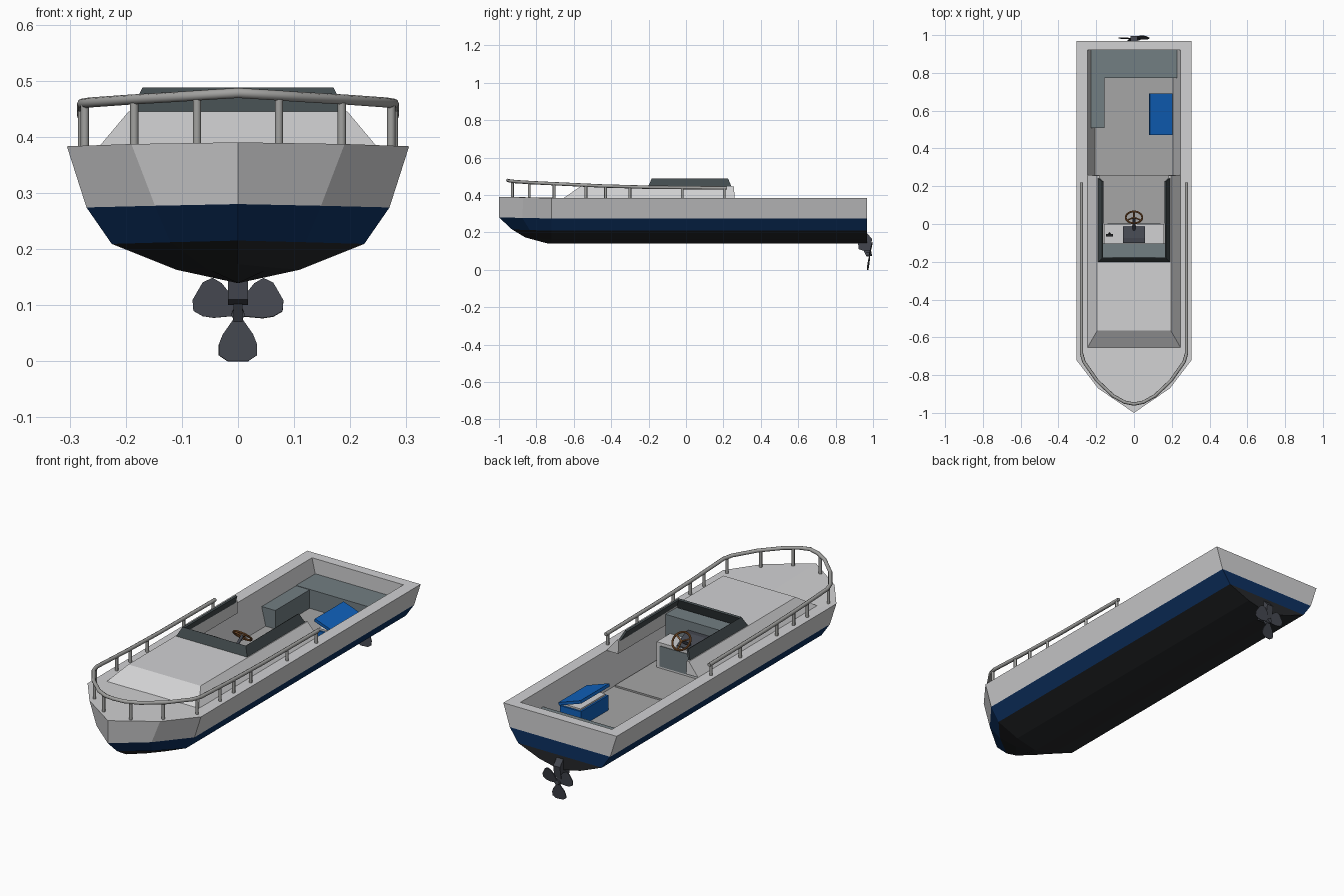
import bpy, bmesh, math
from mathutils import Vector

if "Cube" in bpy.data.objects:
    bpy.data.objects.remove(bpy.data.objects["Cube"])


def mat(name, r, g, b):
    m = bpy.data.materials.new(name)
    m.diffuse_color = (r, g, b, 1)
    m.use_nodes = True
    m.node_tree.nodes["Principled BSDF"].inputs["Base Color"].default_value = m.diffuse_color
    return m


WHITE = mat("white_gelcoat", .64, .64, .65)
NAVY = mat("navy_stripe", .004, .03, .12)
BLACK = mat("black_bottom", .019, .021, .023)
FLOOR = mat("grey_floor", .38, .38, .38)
SLATE = mat("slate_seat", .17, .21, .225)
GLASS = mat("dark_windscreen", .055, .07, .075)
METAL = mat("rail_metal", .36, .36, .35)
IRON = mat("propeller_iron", .055, .06, .075)
BLUE = mat("cooler_blue", .005, .12, .5)
WOOD = mat("wheel_wood", .25, .10, .03)


def mesh(name, verts, faces, mats, idx=None, mirror=False, flip=False, solid=0):
    """Object from points; optional mirror over x, inward normals, thickness."""
    bm = bmesh.new()
    vs = [bm.verts.new(v) for v in verts]
    for i, f in enumerate(faces):
        face = bm.faces.new([vs[k] for k in f])
        face.material_index = idx[i] if idx else 0
    bmesh.ops.remove_doubles(bm, verts=bm.verts, dist=1e-5)
    bmesh.ops.recalc_face_normals(bm, faces=bm.faces)
    if flip:
        bmesh.ops.reverse_faces(bm, faces=bm.faces)
    me = bpy.data.meshes.new(name)
    bm.to_mesh(me)
    bm.free()
    for m in mats:
        me.materials.append(m)
    ob = bpy.data.objects.new(name, me)
    bpy.context.collection.objects.link(ob)
    if mirror:
        ob.modifiers.new("mirror", "MIRROR")
    if solid:
        s = ob.modifiers.new("solid", "SOLIDIFY")
        s.thickness = solid
        s.offset = -1
    return ob


def box(name, x, y, z, m):
    v = [(a, b, c) for a in x for b in y for c in z]
    f = [(0, 1, 3, 2), (4, 6, 7, 5), (0, 4, 5, 1), (2, 3, 7, 6), (0, 2, 6, 4), (1, 5, 7, 3)]
    return mesh(name, v, f, [m])


def prism(name, profile, x0, x1, m):
    """Extrude a (y, z) profile along x."""
    n = len(profile)
    v = [(x, y, z) for x in (x0, x1) for y, z in profile]
    f = [tuple(range(n)), tuple(range(n, 2 * n))]
    f += [(i, (i + 1) % n, n + (i + 1) % n, n + i) for i in range(n)]
    return mesh(name, v, f, [m])


def tube(name, pts, r, m, res=2):
    cu = bpy.data.curves.new(name, "CURVE")
    cu.dimensions = "3D"
    cu.bevel_depth = r
    cu.bevel_resolution = res
    cu.use_fill_caps = True
    s = cu.splines.new("POLY")
    s.points.add(len(pts) - 1)
    for p, q in zip(s.points, pts):
        p.co = (*q, 1)
    cu.materials.append(m)
    ob = bpy.data.objects.new(name, cu)
    bpy.context.collection.objects.link(ob)
    return ob


# Hull: rows from sheer to keel, each stem / shoulder / side / transom / centre
T = .968
rows = [
    [(0, -1, .39), (.19, -.87, .387), (.305, -.72, .383), (.305, T, .383), (0, T, .383)],
    [(0, -1, .28), (.148, -.875, .277), (.27, -.72, .274), (.27, T, .274), (0, T, .274)],
    [(0, -.93, .215), (.12, -.835, .212), (.225, -.72, .209), (.225, T, .209), (0, T, .209)],
    [(0, -.86, .173), (.06, -.79, .167), (.11, -.72, .163), (.11, T, .163), (0, T, .163)],
    [(0, -.735, .139), (0, -.73, .139), (0, -.72, .139), (0, T, .139), (0, T, .139)],
]
verts, faces, idx = [p for r in rows for p in r], [], []
for r in range(4):
    for c in range(4):
        a = r * 5 + c
        if r == 3 and c == 3:
            faces.append((a, a + 1, a + 5))
        else:
            faces.append((a, a + 1, a + 6, a + 5))
        idx.append((0, 1, 2, 2)[r])
mesh("hull", verts, faces, [WHITE, NAVY, BLACK], idx, mirror=True)

# Deck with the cockpit opening
D = .383
mesh("deck", [(0, -1, .39), (.19, -.87, .387), (.305, -.72, D), (.305, T, D), (0, T, D),
              (0, .92, D), (.246, .92, D), (.246, -.6, D), (0, -.6, D)],
     [(0, 1, 2, 7, 8), (2, 3, 6, 7), (3, 4, 5, 6)], [WHITE], mirror=True)

# Cockpit liner: sloped walls and floor
F, B, A = .218, -.18, .92
mesh("cockpit_liner",
     [(0, B, F), (.207, B, F), (.207, A, F), (0, A, F), (0, B, D), (.246, B, D), (.246, A, D), (0, A, D)],
     [(0, 1, 2, 3), (1, 5, 6, 2), (2, 6, 7, 3), (0, 4, 5, 1)], [FLOOR, WHITE], [0, 1, 1, 1],
     mirror=True, flip=True)
box("cabin_floor", (-.2, .2), (B, .26), (.205, .226), FLOOR)

# Cabin trunk, open at the helm
H = .445
mesh("cabin_trunk",
     [(0, -.655, D), (.247, -.655, D), (.247, .26, D), (.195, .256, H), (.195, -.565, H), (0, -.565, H),
      (.183, .256, H), (.183, -.195, H), (0, -.195, H), (.183, .26, D), (.183, -.195, D)],
     [(0, 1, 4, 5), (1, 2, 3, 4), (4, 7, 8, 5), (4, 3, 6, 7), (2, 9, 6, 3), (9, 10, 7, 6)],
     [WHITE], mirror=True)

# Windscreen wrapped round the helm
mesh("windscreen",
     [(0, -.206, .437), (.195, -.206, .437), (.195, .246, .437),
      (0, -.183, .488), (.17, -.183, .488), (.17, .225, .488)],
     [(0, 1, 4, 3), (1, 2, 5, 4)], [GLASS], mirror=True, solid=.01)

# Helm: dash shelf, console, instrument pod, throttle
box("dash_shelf", (-.183, .183), (-.19, -.103), (.22, .437), SLATE)
box("helm_console", (-.158, .158), (-.105, 0), (.22, .35), WHITE)
box("console_panel", (-.14, .14), (-.002, .003), (.235, .335), SLATE)
prism("instrument_pod", [(-.1, .34), (-.1, .395), (-.075, .395), (-.01, .355), (-.01, .34)], -.057, .057, IRON)
tube("throttle_lever", [(-.13, -.05, .35), (-.13, -.06, .40)], .005, BLACK)
tube("throttle_grip", [(-.148, -.06, .40), (-.112, -.06, .40)], .007, BLACK)

# Steering wheel
C = Vector((0, .035, .408))
tube("steering_column", [(0, -.045, .355), C], .007, IRON)
bpy.ops.mesh.primitive_torus_add(major_radius=.044, minor_radius=.005, major_segments=24,
                                 minor_segments=8, location=C, rotation=(-math.pi / 4, 0, 0))
wheel = bpy.context.object
wheel.name = "steering_wheel"
wheel.data.materials.append(WOOD)
for i in range(3):
    a = math.pi / 2 + i * math.tau / 3
    u = Vector((math.cos(a), math.sin(a) * .707, -math.sin(a) * .707))
    tube(f"wheel_spoke_{i}", [C, C + u * .044], .004, WOOD)

# Bench seats
box("stern_bench", (-.228, .228), (.772, .92), (.216, .31), SLATE)
box("side_bench", (-.228, -.155), (.508, .775), (.216, .308), SLATE)

# Cooler with its lid ajar
box("cooler_body", (.085, .197), (.475, .685), (.217, .29), BLUE)
box("cooler_liner", (.094, .188), (.484, .676), (.28, .298), WHITE)
lid = box("cooler_lid", (-.127, 0), (.47, .69), (0, .014), BLUE)
lid.location = (.2, 0, .292)
lid.rotation_euler.y = .33

# Bow rail and stanchions
side = [(.278, .22, .437), (.278, -.2, .441), (.278, -.45, .448), (.278, -.685, .459), (.265, -.73, .461),
        (.195, -.83, .466), (.11, -.91, .471), (.05, -.943, .475)]
tube("bow_rail", side + [(0, -.953, .478)] + [(-x, y, z) for x, y, z in reversed(side)], .009, METAL)
posts = [(.073, -.928, .472), (.185, -.838, .466), (.273, -.705, .46), (.278, -.535, .452),
         (.278, -.43, .447), (.278, -.3, .443), (.278, -.02, .439), (.278, .205, .437)]
for i, (x, y, z) in enumerate(posts):
    for s in (-1, 1):
        tube(f"rail_post_{i}_{'left' if s < 0 else 'right'}", [(s * x, y, .38), (s * x, y, z)], .0075, METAL)

# Stern drive leg and three-bladed propeller
prism("drive_leg", [(.92, .15), (.922, .11), (.955, .1), (.985, .105), (.995, .165), (.966, .197)], -.018, .018, IRON)
prism("drive_foot", [(.945, .11), (.966, .07), (.985, .075), (.985, .11)], -.008, .008, IRON)
tube("propeller_hub", [(0, .965, .083), (0, .993, .085)], .012, IRON)
half = [(.008, .008), (.027, .035), (.034, .053), (.034, .072), (.018, .083)]
shape = half + [(-w, r) for w, r in reversed(half)]
for i in range(3):
    a = i * math.tau / 3
    pts = []
    for w, r in shape:
        x, z = w * math.cos(a) + r * math.sin(a), w * math.sin(a) - r * math.cos(a)
        pts.append((x, .981 + z * .15 + w * .1, .083 + z))
    mesh(f"propeller_blade_{i}", pts, [tuple(range(len(pts)))], [IRON], solid=.004)
